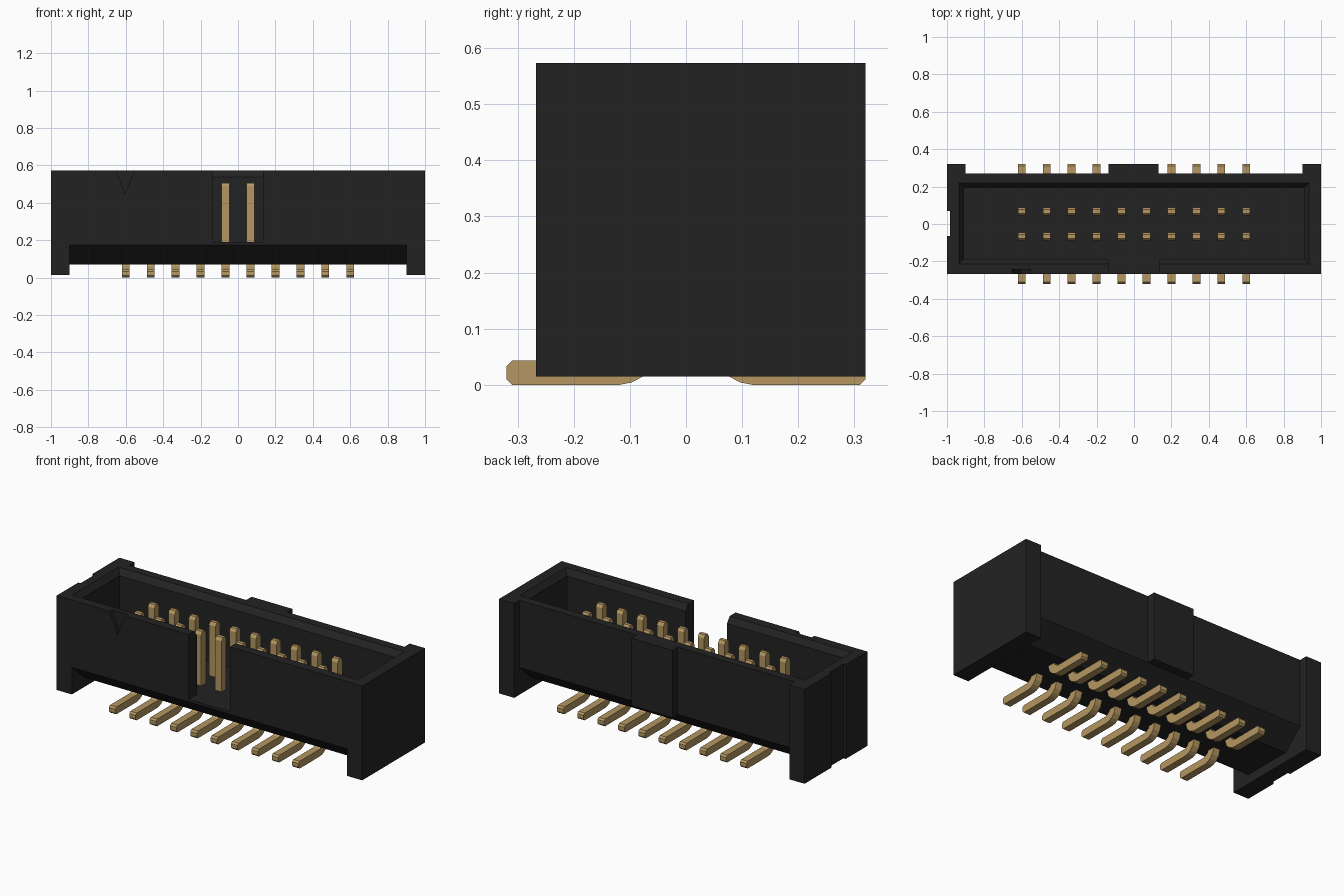
import bpy, bmesh

if "Cube" in bpy.data.objects:
    bpy.data.objects.remove(bpy.data.objects["Cube"])


def material(name, rgb):
    m = bpy.data.materials.new(name)
    m.diffuse_color = (*rgb, 1)
    m.use_nodes = True
    m.node_tree.nodes["Principled BSDF"].inputs["Base Color"].default_value = m.diffuse_color
    return m


BLACK = material("black plastic", (0.0165, 0.0165, 0.0165))
GOLD = material("gold metal", (0.46, 0.31, 0.12))


def loft(name, rings, mat):
    """Closed solid through matching rings of points."""
    bm = bmesh.new()
    vs = [[bm.verts.new(p) for p in r] for r in rings]
    n = len(rings[0])
    for a, b in zip(vs, vs[1:]):
        for i in range(n):
            j = (i + 1) % n
            bm.faces.new((a[i], a[j], b[j], b[i]))
    bm.faces.new(vs[0])
    bm.faces.new(vs[-1])
    bmesh.ops.recalc_face_normals(bm, faces=bm.faces)
    me = bpy.data.meshes.new(name)
    bm.to_mesh(me)
    bm.free()
    me.materials.append(mat)
    ob = bpy.data.objects.new(name, me)
    bpy.context.collection.objects.link(ob)
    return ob


def prism_x(name, yz, x0, x1, mat=BLACK):
    return loft(name, [[(x, y, z) for y, z in yz] for x in (x0, x1)], mat)


def rect(x, y0, y1, z):
    return [(-x, y0, z), (x, y0, z), (x, y1, z), (-x, y1, z)]


def box(name, x0, x1, y0, y1, z0, z1):
    return prism_x(name, [(y0, z0), (y1, z0), (y1, z1), (y0, z1)], x0, x1)


def combine(ob, tool, op):
    """Boolean the tool into the object, then discard the tool."""
    mod = ob.modifiers.new("cut", 'BOOLEAN')
    mod.operation, mod.solver, mod.object = op, 'EXACT', tool
    bpy.context.view_layer.objects.active = ob
    bpy.ops.object.modifier_apply(modifier=mod.name)
    bpy.data.objects.remove(tool)


TOP = 0.573

# Housing: undercut long body, end blocks and the rear key
housing = prism_x("housing", [(-0.267, TOP), (-0.267, 0.175), (-0.15, 0.07),
                              (0.153, 0.07), (0.27, 0.175), (0.27, TOP)], -0.95, 0.95)
for s in (-1, 1):
    x0, x1 = sorted((s * 0.9, s))
    combine(housing, box("end_block", x0, x1, -0.267, 0.32, 0.015, TOP), 'UNION')
combine(housing, box("rear_key", -0.135, 0.132, 0.2, 0.32, 0.175, TOP), 'UNION')

# Cavity with a bevelled rim
cavity = loft("cavity", [rect(0.91, -0.188, 0.193, 0.19),
                         rect(0.91, -0.188, 0.193, TOP - 0.035),
                         rect(0.935, -0.213, 0.22, TOP),
                         rect(0.935, -0.213, 0.22, TOP + 0.1)], BLACK)
combine(housing, cavity, 'DIFFERENCE')

# Front keying slot, left end groove and pin-one triangle
combine(housing, box("slot", -0.137, 0.134, -0.4, -0.15, 0.19, 0.7), 'DIFFERENCE')
combine(housing, box("groove", -1.1, -0.985, -0.065, 0.07, -0.1, 0.7), 'DIFFERENCE')
mark = loft("mark", [[(-0.655, y, TOP + 0.005), (-0.551, y, TOP + 0.005), (-0.603, y, 0.45)]
                     for y in (-0.3, -0.243)], BLACK)
combine(housing, mark, 'DIFFERENCE')

# Pins: bent profile, upright blade with a tapered tip and a flat solder foot
PIN = [(-0.320, 0.010), (-0.310, 0.0), (-0.118, 0.0), (-0.097, 0.004), (-0.076, 0.015),
       (-0.056, 0.035), (-0.045, 0.07), (-0.045, 0.490), (-0.056, 0.507), (-0.077, 0.507),
       (-0.088, 0.490), (-0.088, 0.08), (-0.098, 0.058), (-0.122, 0.043),
       (-0.310, 0.043), (-0.320, 0.033)]
for i in range(10):
    x = (i - 4.5) * 0.1333
    for side, s in (("front", 1), ("back", -1)):
        prism_x(f"{side}_pin_{i + 1}", [(s * y, z) for y, z in PIN], x - 0.021, x + 0.021, GOLD)
